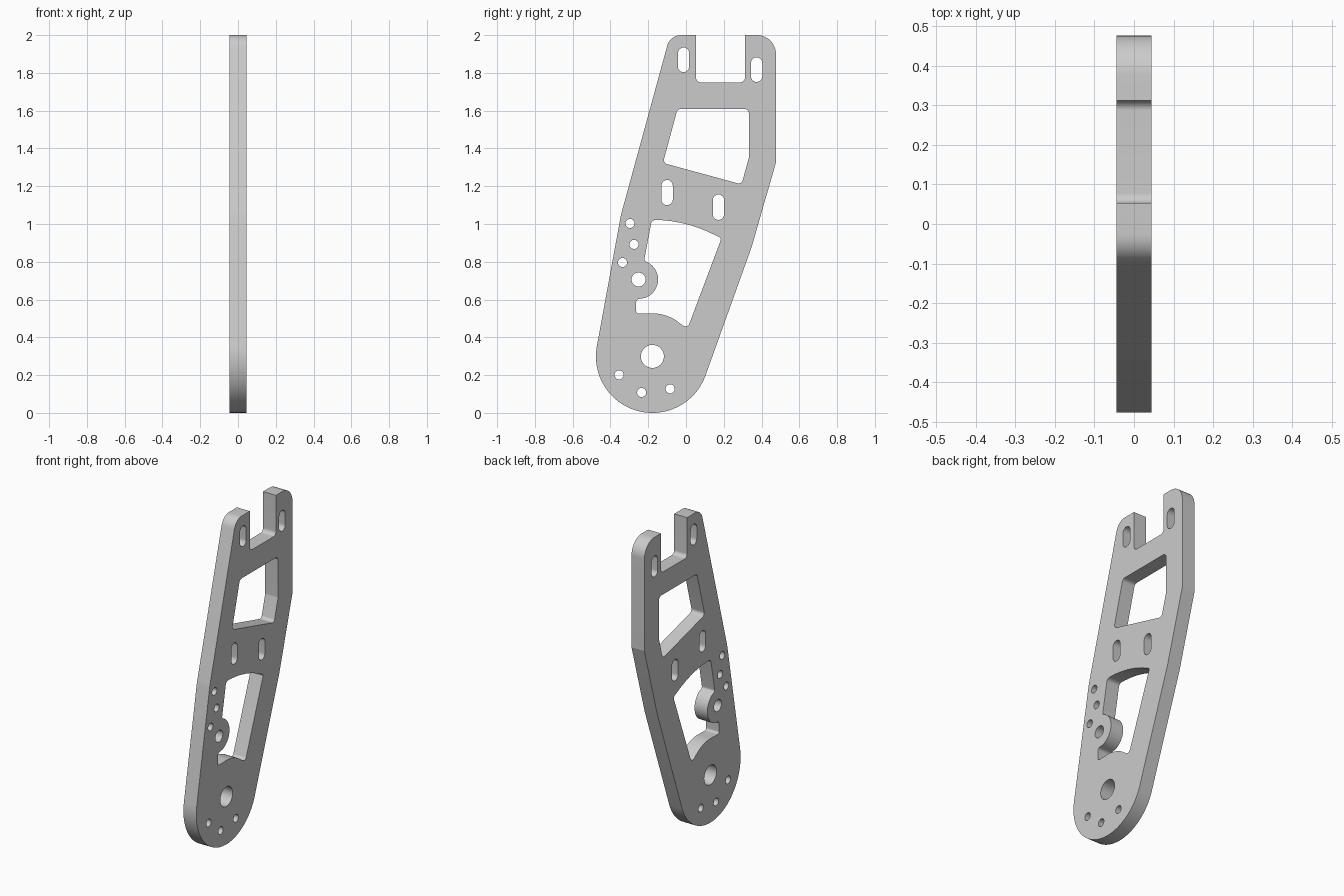
import bpy, bmesh
from math import radians, cos, sin, tan, ceil
from mathutils import Vector

if "Cube" in bpy.data.objects:
    bpy.data.objects.remove(bpy.data.objects["Cube"])

HALF = 0.0445               # half thickness of the plate
PIVOT = (-0.178, 0.299)     # main bearing hole
BOSS = (-0.251, 0.706)      # small boss inside the lower window


def arc(c, r, a0, a1, step=4):
    n = max(2, ceil(abs(a1 - a0) / step))
    angles = [radians(a0 + (a1 - a0) * i / n) for i in range(n + 1)]
    return [(c[0] + r * cos(a), c[1] + r * sin(a)) for a in angles]


def rounded(points):
    """Loop from (y, z[, radius]) points; corners with a radius are filleted."""
    out, n = [], len(points)
    for i, p in enumerate(points):
        b = Vector(p[:2])
        if len(p) < 3:
            out.append(b)
            continue
        u = (Vector(points[i - 1][:2]) - b).normalized()
        v = (Vector(points[(i + 1) % n][:2]) - b).normalized()
        half = u.angle(v) / 2
        centre = b + (u + v).normalized() * (p[2] / sin(half))
        t = p[2] / tan(half)
        d0, d1 = b + u * t - centre, b + v * t - centre
        k = max(3, ceil((3.1416 - 2 * half) / radians(9)))
        for j in range(k + 1):
            d = d0.lerp(d1, j / k).normalized() * p[2]
            out.append(centre + d)
    return out


def hole(y, z, r):
    return arc((y, z), r, 0, 352, 8)


def slot(y, z0, z1, r=0.03):
    return arc((y, z1 - r), r, 0, 180, 9) + arc((y, z0 + r), r, 180, 360, 9)


# outer outline: round foot, tapered sides, forked top
outline = rounded(
    arc(PIVOT, 0.299, 169.5, 339.5, 3)
    + [(0.347, 0.876), (0.476, 1.325), (0.476, 2.0, 0.1),
       (0.312, 2.0), (0.312, 1.75, 0.025), (0.053, 1.75, 0.025), (0.053, 2.0),
       (-0.084, 2.0, 0.075), (-0.344, 1.05, 0.4)])

# upper window
upper_window = rounded([(-0.045, 1.609, 0.025), (0.333, 1.609, 0.025), (0.333, 1.352),
                        (0.294, 1.21, 0.022), (-0.122, 1.323, 0.022)])

# lower window, curved around the pivot and the boss
lower_window = rounded(
    [(-0.181, 1.022, 0.025)] + arc(PIVOT, 0.723, 86, 62)
    + [(0.188, 0.925, 0.015), (0.008, 0.446, 0.022)] + arc(PIVOT, 0.228, 50, 95)
    + [(-0.264, 0.525, 0.015), (-0.264, 0.602, 0.02)] + arc(BOSS, 0.103, -72, 58)
    + [(-0.222, 0.806, 0.015)])

loops = [outline, upper_window, lower_window,
         hole(*PIVOT, 0.061), hole(*BOSS, 0.037)]
loops += [hole(y, z, 0.024) for y, z in (
    (-0.296, 1.003), (-0.275, 0.892), (-0.336, 0.796),
    (-0.354, 0.201), (-0.235, 0.108), (-0.084, 0.127))]
loops += [slot(y, z0, z1) for y, z0, z1 in (
    (-0.013, 1.804, 1.934), (0.374, 1.752, 1.882),
    (-0.1, 1.1, 1.233), (0.172, 1.022, 1.156))]

# filled flat curve, extruded into the plate
curve = bpy.data.curves.new("side_plate", 'CURVE')
curve.dimensions = '2D'
curve.fill_mode = 'BOTH'
curve.extrude = HALF
for loop in loops:
    s = curve.splines.new('POLY')
    s.points.add(len(loop) - 1)
    for pt, p in zip(s.points, loop):
        pt.co = (p[0], p[1], 0, 1)
    s.use_cyclic_u = True
plate = bpy.data.objects.new("side_plate", curve)
bpy.context.collection.objects.link(plate)
plate.rotation_euler = (radians(90), 0, radians(90))
bpy.context.view_layer.objects.active = plate
plate.select_set(True)
bpy.ops.object.convert(target='MESH')
plate = bpy.context.object
bpy.ops.object.transform_apply(location=False, rotation=True, scale=False)

# weld the caps to the walls
bm = bmesh.new()
bm.from_mesh(plate.data)
bmesh.ops.remove_doubles(bm, verts=bm.verts, dist=1e-5)
bmesh.ops.recalc_face_normals(bm, faces=bm.faces)
bm.to_mesh(plate.data)
bm.free()
bpy.ops.object.shade_smooth_by_angle(angle=radians(12))
